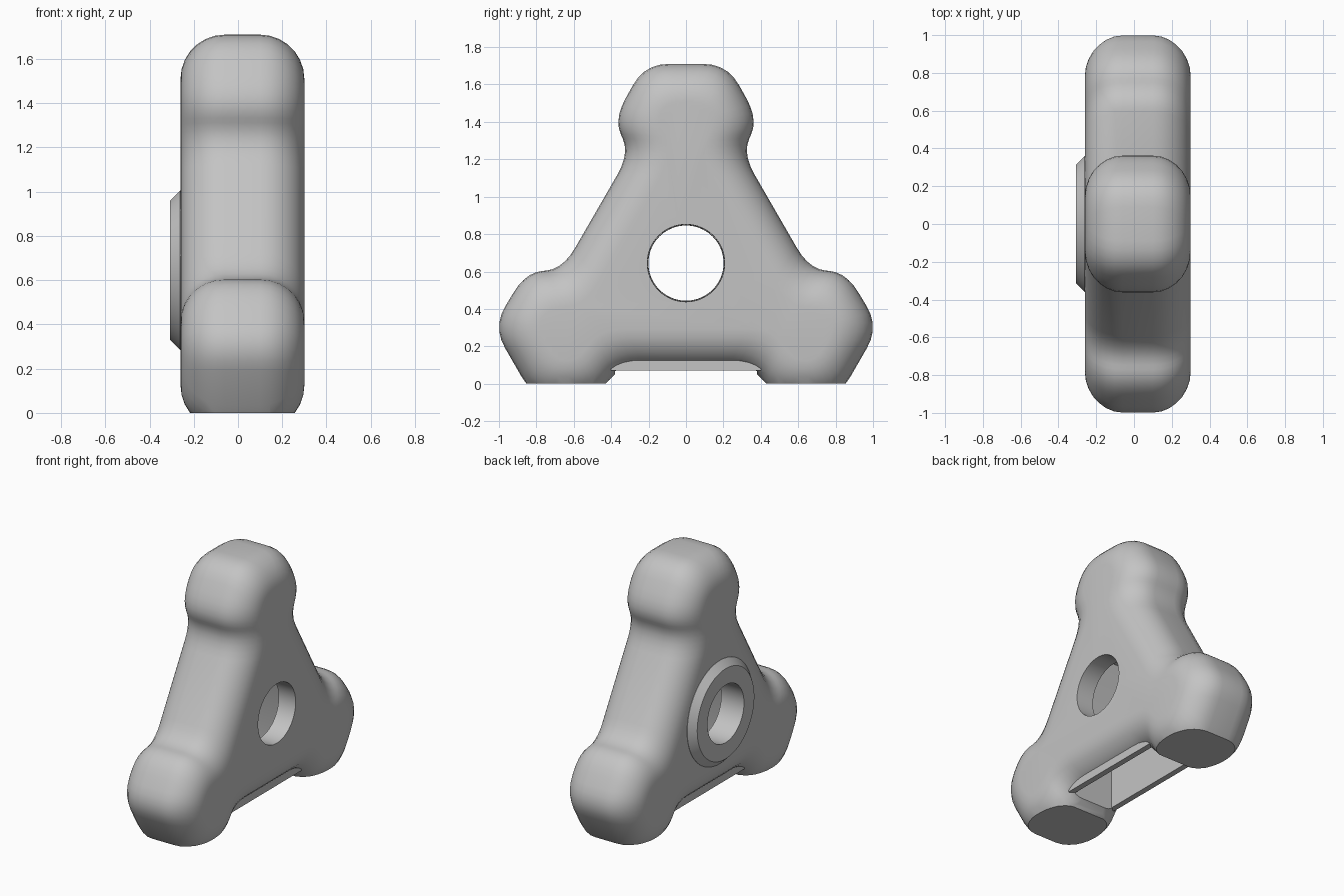
import bpy, bmesh, math
from mathutils import Vector, Matrix

if "Cube" in bpy.data.objects:
    bpy.data.objects.remove(bpy.data.objects["Cube"], do_unlink=True)

HUB = 0.645          # height of the bore axis
MID = 0.02           # x of the body's middle plane

grey = bpy.data.materials.new("plain grey")
grey.use_nodes = True
grey.diffuse_color = (0.55, 0.55, 0.55, 1)
grey.node_tree.nodes["Principled BSDF"].inputs["Base Color"].default_value = grey.diffuse_color


def loft(name, layers):
    """Skin a stack of (x, [(y, z), ...]) counter-clockwise outlines, x rising, and cap both ends."""
    bm = bmesh.new()
    rings = [[bm.verts.new((x, p[0], p[1])) for p in pts] for x, pts in layers]
    n = len(rings[0])
    for a, b in zip(rings, rings[1:]):
        for i in range(n):
            j = (i + 1) % n
            bm.faces.new((a[i], a[j], b[j], b[i]))
    bm.faces.new(rings[0][::-1])
    bm.faces.new(rings[-1])
    bm.normal_update()
    mesh = bpy.data.meshes.new(name)
    bm.to_mesh(mesh)
    bm.free()
    mesh.materials.append(grey)
    ob = bpy.data.objects.new(name, mesh)
    bpy.context.collection.objects.link(ob)
    return ob


def prism(name, x0, x1, pts):
    return loft(name, [(x0, pts), (x1, pts)])


def circle(r, n=64):
    return [(r * math.cos(math.tau * i / n), HUB + r * math.sin(math.tau * i / n)) for i in range(n)]


def inset(pts, d):
    """Mitred inward offset of a counter-clockwise outline."""
    out = []
    for i, p in enumerate(pts):
        e = (p - pts[i - 1]).normalized()
        f = (pts[(i + 1) % len(pts)] - p).normalized()
        n1, n2 = Vector((-e.y, e.x)), Vector((-f.y, f.x))
        out.append(p + (n1 + n2) * d / (1 + n1.dot(n2)))
    return out


def round_corners(pts, reach=0.13, steps=5):
    out = []
    for i, p in enumerate(pts):
        a, b = pts[i - 1] - p, pts[(i + 1) % len(pts)] - p
        a = p + a.normalized() * min(reach, 0.44 * a.length)
        b = p + b.normalized() * min(reach, 0.44 * b.length)
        for k in range(steps + 1):
            t = k / steps
            out.append(a * (1 - t) ** 2 + p * 2 * t * (1 - t) + b * t * t)
    return out


def combine(target, tool, operation):
    bpy.context.view_layer.update()
    mod = target.modifiers.new(operation.lower(), 'BOOLEAN')
    mod.operation, mod.solver, mod.object = operation, 'EXACT', tool
    bpy.context.view_layer.objects.active = target
    bpy.ops.object.modifier_apply(modifier=mod.name)
    bpy.data.objects.remove(tool, do_unlink=True)


# Three-lobed outline: one lobe turned around the hub
lobe = [(0.302, 0.585), (0.385, 0.77), (0.22, 1.065)]
lobe += [(-y, z) for y, z in reversed(lobe)]
outline = []
for k in range(3):
    c, s = math.cos(math.tau * k / 3), math.sin(math.tau * k / 3)
    outline += [Vector((y * c - z * s, y * s + z * c)) for y, z in lobe]

# Body with rounded rims
RIM, FLAT, STEPS = 0.2, 0.08, 7
layers = []
for side in (-1, 1):
    for k in range(STEPS + 1):
        a = math.pi / 2 * (k if side > 0 else STEPS - k) / STEPS
        ring = round_corners(inset(outline, RIM * (1 - math.cos(a))))
        layers.append((MID + side * (FLAT + RIM * math.sin(a)), [(p.x, p.y + HUB) for p in ring]))
body = loft("three_lobed_body", layers)

# Flat feet and the notch between them
combine(body, prism("foot_cutter", -1, 1, [(-2, -1), (2, -1), (2, 0), (-2, 0)]), 'DIFFERENCE')
notch = [(-0.46, -0.03), (0.46, -0.03), (0.36, 0.07), (-0.36, 0.07)]
combine(body, prism("notch_cutter", -1, 1, notch), 'DIFFERENCE')

# Slot frame, then the pocket behind it
frame = [(-0.4, 0.07), (0.4, 0.07), (0.4, 0.2), (-0.4, 0.2)]
combine(body, prism("slot_frame", MID - 0.19, MID + 0.19, frame), 'UNION')
pocket = [(-0.38, -0.1), (0.38, -0.1), (0.38, 0.55), (0.2, 1.0), (-0.2, 1.0), (-0.38, 0.55)]
combine(body, prism("pocket_cutter", MID - 0.15, MID + 0.15, pocket), 'DIFFERENCE')

# Chamfered boss on the right face and the bore through it
boss = loft("boss", [(-0.307, circle(0.315)), (-0.262, circle(0.36)), (-0.2, circle(0.36))])
combine(body, boss, 'UNION')
combine(body, loft("bore_cutter", [(-0.6, circle(0.198)), (0.6, circle(0.21))]), 'DIFFERENCE')

# Smooth shading with crisp cut edges
bpy.ops.object.select_all(action='DESELECT')
body.select_set(True)
bpy.context.view_layer.objects.active = body
bpy.ops.object.shade_smooth_by_angle(angle=math.radians(32))
